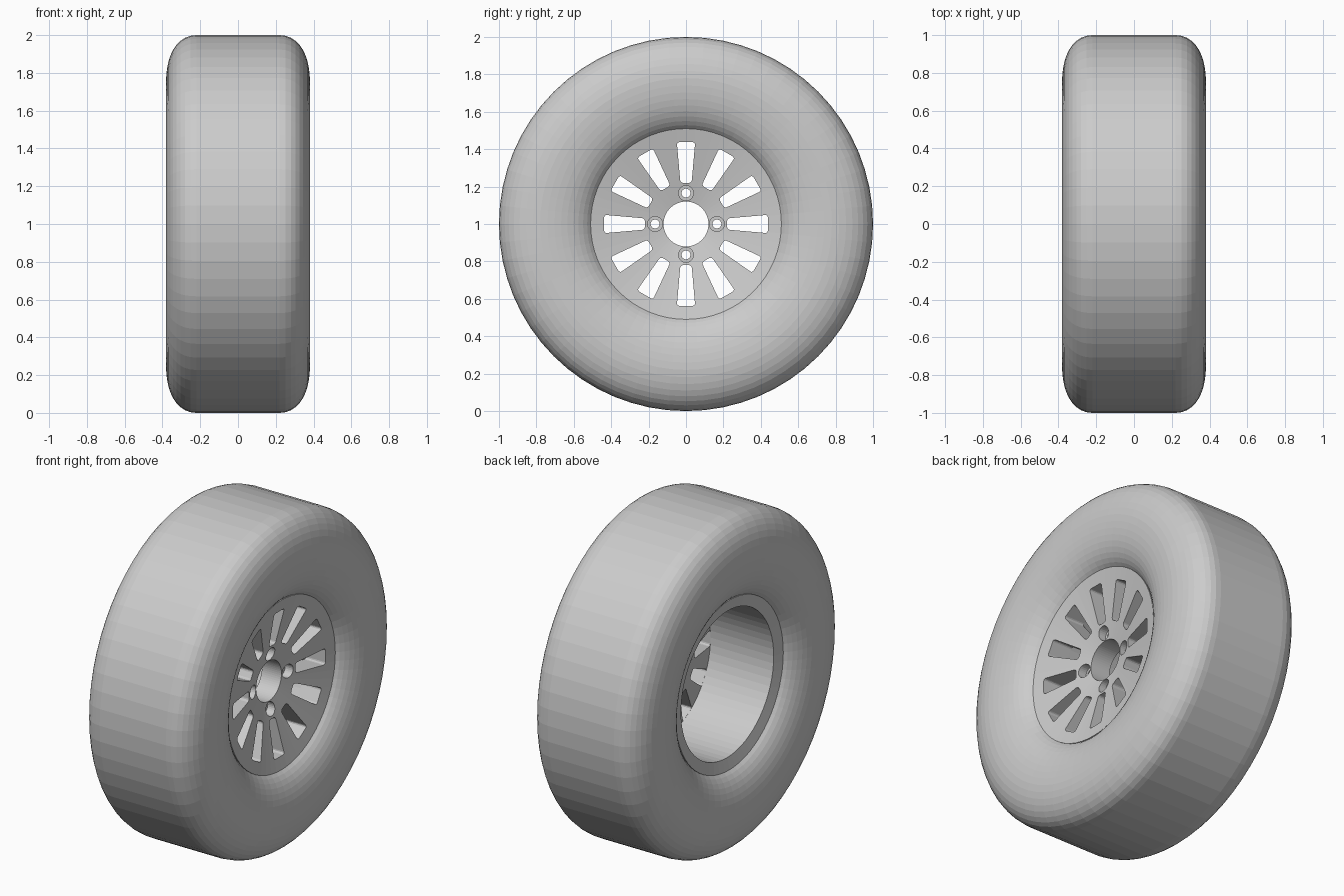
import bpy, bmesh
from math import tau, sin, cos
from mathutils import Vector, Matrix
from mathutils.geometry import interpolate_bezier

if "Cube" in bpy.data.objects:
    bpy.data.objects.remove(bpy.data.objects["Cube"])

SEGMENTS = 64
CENTRE = Vector((0, 0, 1))


def revolve(bm, profile, segments=SEGMENTS, closed=True, offset=Vector()):
    """Spin (x, radius) points around the x axis."""
    rings = [[bm.verts.new(offset + Vector((x, r * sin(tau * i / segments),
                                            r * cos(tau * i / segments))))
              for i in range(segments)] for x, r in profile]
    pairs = list(zip(rings, rings[1:]))
    if closed:
        pairs.append((rings[-1], rings[0]))
    for a, b in pairs:
        for i in range(segments):
            j = (i + 1) % segments
            bm.faces.new((a[i], a[j], b[j], b[i]))


def make_object(name, bm):
    bmesh.ops.remove_doubles(bm, verts=bm.verts[:], dist=1e-5)
    bmesh.ops.recalc_face_normals(bm, faces=bm.faces[:])
    mesh = bpy.data.meshes.new(name)
    bm.to_mesh(mesh)
    bm.free()
    obj = bpy.data.objects.new(name, mesh)
    obj.location = CENTRE
    bpy.context.collection.objects.link(obj)
    return obj


def curve(*points, steps=10):
    return [(p.x, p.y) for p in
            interpolate_bezier(*[Vector(p) for p in points], steps)]


def add_slot(bm, turn):
    """Tapered window cutter with rounded corners."""
    outline = [(-0.03, 0.22), (0.03, 0.22), (0.049, 0.438), (-0.049, 0.438)]
    spin = Matrix.Rotation(turn, 3, "X")
    back, front = [[bm.verts.new(spin @ Vector((x, y, z))) for y, z in outline]
                   for x in (-0.05, 0.4)]
    bm.faces.new(back)
    bm.faces.new(front)
    for i in range(4):
        j = (i + 1) % 4
        bm.faces.new((back[i], back[j], front[j], front[i]))
    corners = [bm.edges.get(pair) for pair in zip(back, front)]
    bmesh.ops.bevel(bm, geom=corners, offset=0.014, segments=3,
                    profile=0.5, affect="EDGES")


# Tyre: flat tread, rounded shoulder, sidewall tucking into the rim
shoulder = curve((0.22, 1), (0.32, 1), (0.375, 0.9), (0.38, 0.78))
sidewall = curve((0.38, 0.78), (0.38, 0.66), (0.35, 0.56), (0.285, 0.51))
half = shoulder + sidewall[1:] + [(0.27, 0.495)]
bm = bmesh.new()
revolve(bm, half + [(-x, r) for x, r in reversed(half)])
make_object("tyre", bm)

# Rim: open barrel with a dished front disc
bm = bmesh.new()
revolve(bm, [(0.205, 0.12), (0.29, 0.51), (-0.29, 0.51),
             (-0.275, 0.44), (0.145, 0.44), (0.075, 0.12)])
rim = make_object("rim", bm)

# Windows and stepped bolt holes
bm = bmesh.new()
for i in range(12):
    add_slot(bm, i * tau / 12)
for i in range(4):
    a = i * tau / 4
    revolve(bm, [(-0.05, 0), (-0.05, 0.024), (0.17, 0.024),
                 (0.17, 0.04), (0.4, 0.04), (0.4, 0)],
            segments=24, closed=False,
            offset=Vector((0, sin(a), cos(a))) * 0.165)
cutter = make_object("rim_cutter", bm)
cutter.hide_render = True

cut = rim.modifiers.new("windows", "BOOLEAN")
cut.operation = "DIFFERENCE"
cut.solver = "EXACT"
cut.object = cutter
bpy.context.view_layer.objects.active = rim
bpy.ops.object.modifier_apply(modifier=cut.name)
bpy.data.objects.remove(cutter)
